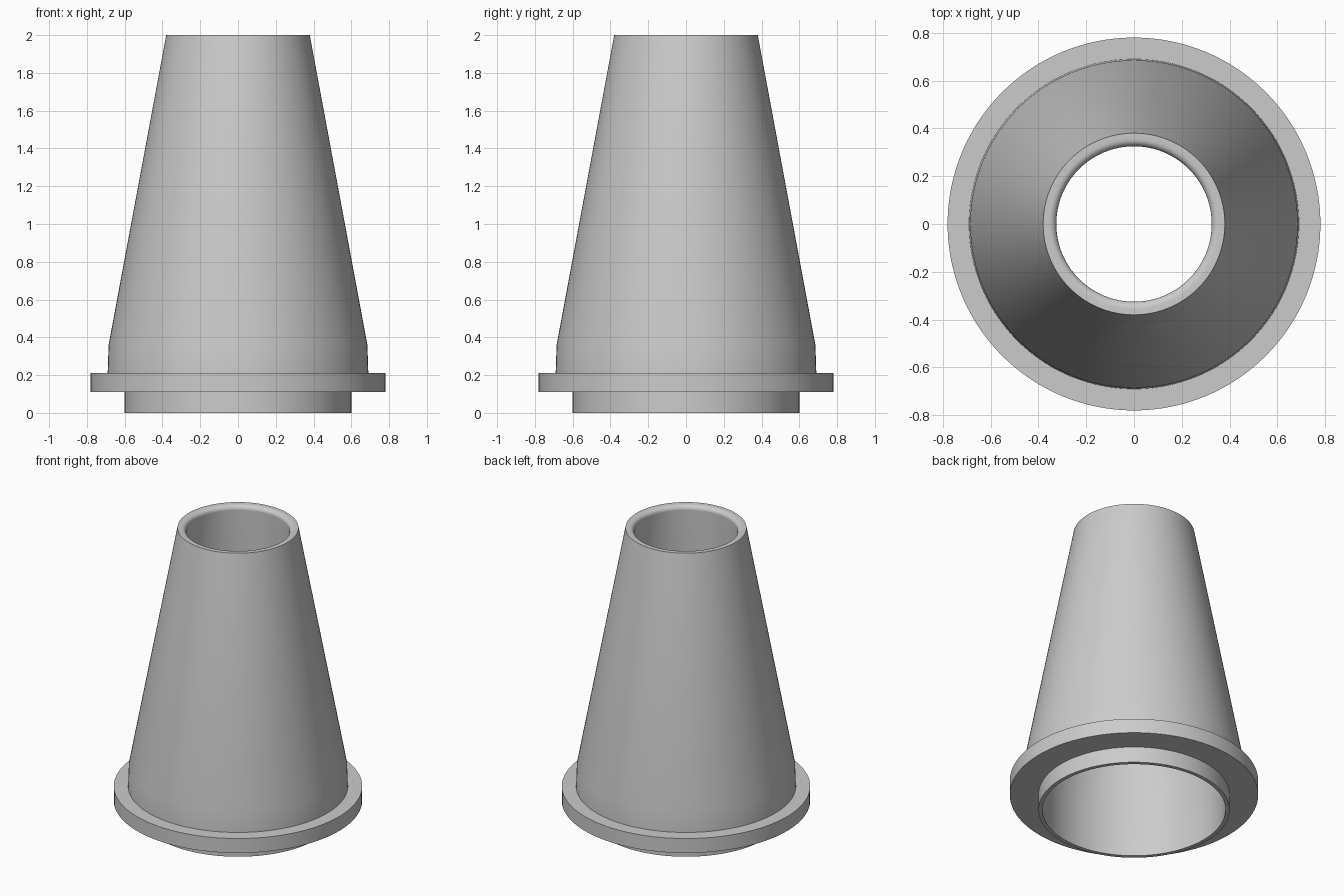
import bpy, bmesh, math

cube = bpy.data.objects.get("Cube")
if cube:
    bpy.data.objects.remove(cube, do_unlink=True)

SEGMENTS = 128

grey = bpy.data.materials.new("plain_grey")
grey.use_nodes = True
grey.diffuse_color = (0.6, 0.6, 0.6, 1)
grey.node_tree.nodes["Principled BSDF"].inputs["Base Color"].default_value = (0.6, 0.6, 0.6, 1)


def lathe(name, profile, material):
    """Revolve a closed (radius, height) profile about z."""
    bm = bmesh.new()
    rings = []
    for i in range(SEGMENTS):
        a = math.tau * i / SEGMENTS
        rings.append([bm.verts.new((r * math.cos(a), r * math.sin(a), z)) for r, z in profile])
    n = len(profile)
    for i in range(SEGMENTS):
        p, q = rings[i], rings[(i + 1) % SEGMENTS]
        for j in range(n):
            k = (j + 1) % n
            bm.faces.new((p[j], q[j], q[k], p[k]))
    bmesh.ops.recalc_face_normals(bm, faces=bm.faces)
    mesh = bpy.data.meshes.new(name)
    bm.to_mesh(mesh)
    bm.free()
    mesh.materials.append(material)
    obj = bpy.data.objects.new(name, mesh)
    bpy.context.collection.objects.link(obj)
    bpy.ops.object.select_all(action='DESELECT')
    bpy.context.view_layer.objects.active = obj
    obj.select_set(True)
    bpy.ops.object.shade_smooth_by_angle(angle=math.radians(30))
    return obj


# Outside: spigot, flange, short collar, tapering body
outside = [(0.6, 0), (0.6, 0.11), (0.78, 0.11), (0.78, 0.21),
           (0.69, 0.21), (0.685, 0.36), (0.38, 2.0)]

# Rounded inner lip at the mouth
LIP = 0.03
lip = [(0.325 + LIP * (1 - math.sin(t)), 2.0 - LIP * (1 - math.cos(t)))
       for t in (math.pi / 2 * i / 6 for i in range(7))]

# Inside: tapering bore and straight socket
inside = [(0.575, 0.36), (0.575, 0)]

lathe("hollow_cone_with_flange", outside + lip + inside, grey)
